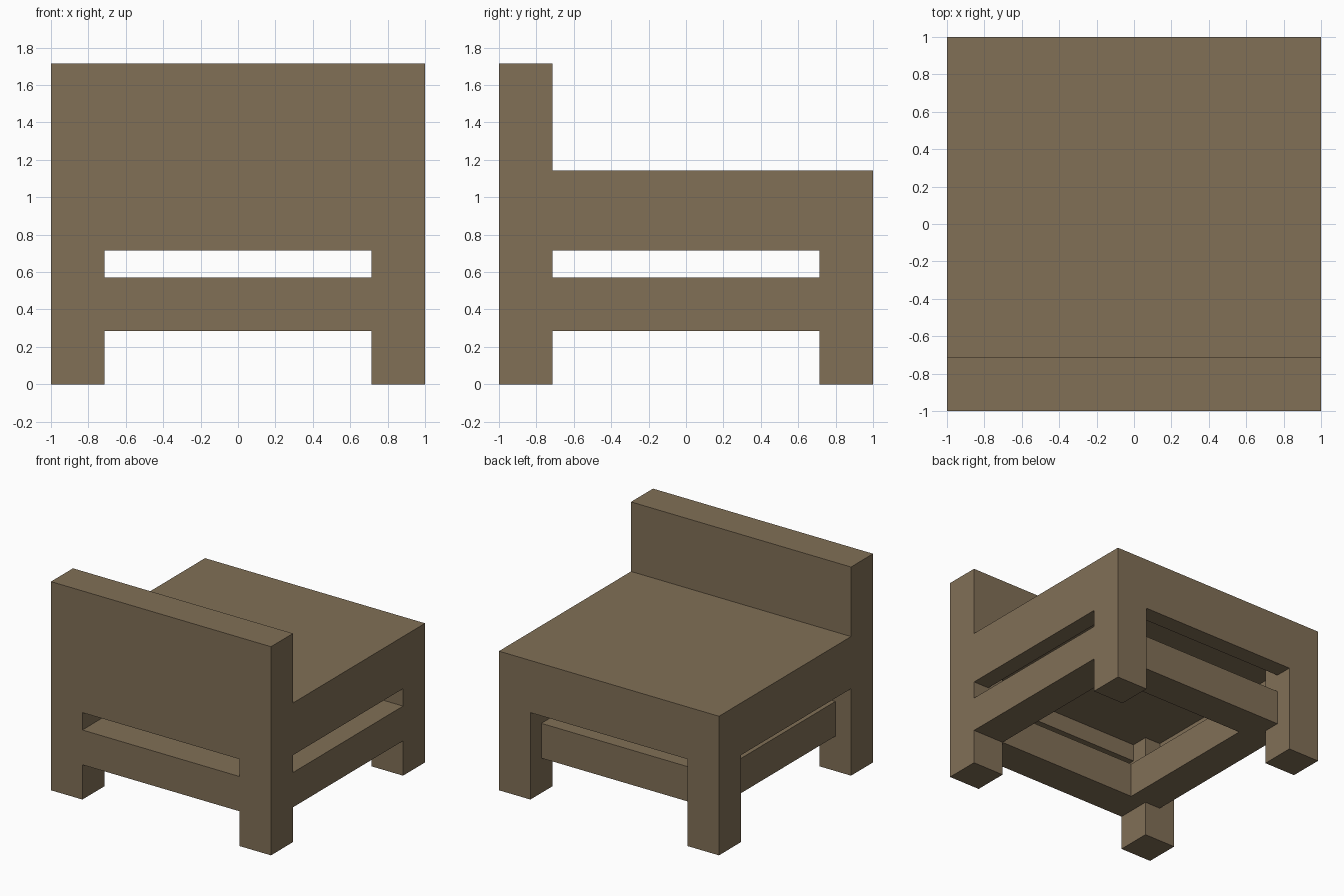
import bpy
import bmesh

old = bpy.data.objects.get("Cube")
if old:
    bpy.data.objects.remove(old, do_unlink=True)

U = 1 / 14        # module: the model is 28 modules wide
HALF = 14         # half width
LEG = 4           # leg and rail thickness
INNER = HALF - LEG

wood = bpy.data.materials.new("brown_wood")
wood.use_nodes = True
color = (0.22, 0.16, 0.094, 1)
wood.diffuse_color = color
wood.node_tree.nodes["Principled BSDF"].inputs["Base Color"].default_value = color


def box(name, x, y, z):
    """Box from (low, high) ranges given in modules."""
    mesh = bpy.data.meshes.new(name)
    bm = bmesh.new()
    bmesh.ops.create_cube(bm, size=1)
    for v in bm.verts:
        v.co = [(r[0] if c < 0 else r[1]) * U for c, r in zip(v.co, (x, y, z))]
    bm.to_mesh(mesh)
    bm.free()
    mesh.materials.append(wood)
    obj = bpy.data.objects.new(name, mesh)
    bpy.context.collection.objects.link(obj)
    return obj


full, span = (-HALF, HALF), (-INNER, INNER)
low, high = (-HALF, -INNER), (INNER, HALF)

# Legs reach up to the seat slab
for depth, y in (("front", low), ("back", high)):
    for side, x in (("right", low), ("left", high)):
        box(f"{depth}_{side}_leg", x, y, (0, 12))

# Seat slab and low backrest
box("seat", full, full, (12, 16))
box("backrest", full, low, (16, 24))

# Thin aprons under the seat edges, hollow in the middle
apron_z = (10, 12)
box("front_apron", span, (-14, -12), apron_z)
box("back_apron", span, (12, 14), apron_z)
box("right_apron", (-14, -12), span, apron_z)
box("left_apron", (12, 14), span, apron_z)

# Stretcher rails: front and left are flush, back and right are inset
rail_z = (4, 8)
box("front_rail", span, low, rail_z)
box("left_rail", high, span, rail_z)
box("back_rail", span, (8, 12), rail_z)
box("right_rail", (-12, -8), span, rail_z)
